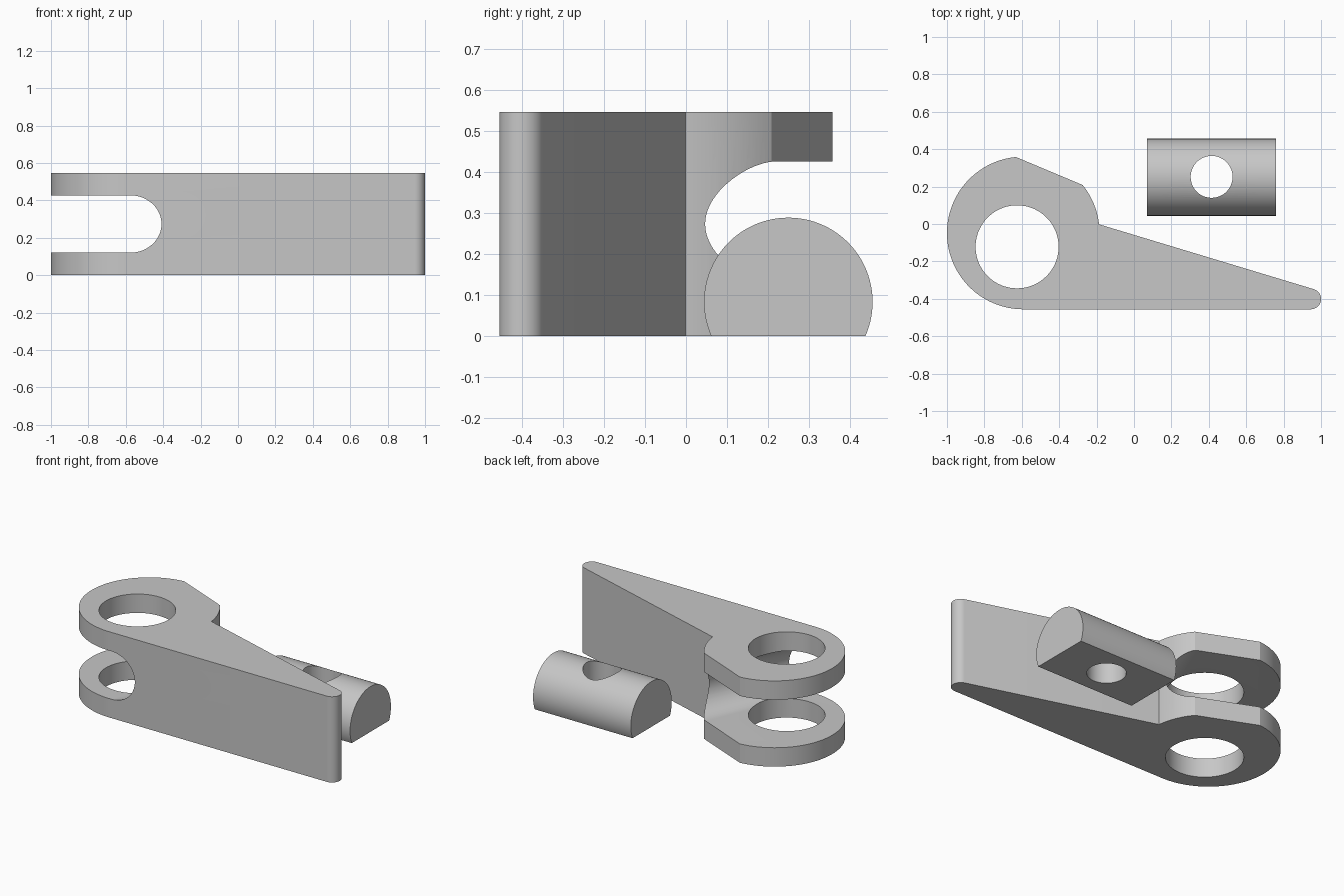
import bpy, bmesh
from math import sin, cos, radians, atan2, pi
from mathutils import Matrix

if "Cube" in bpy.data.objects:
    bpy.data.objects.remove(bpy.data.objects["Cube"], do_unlink=True)

metal = bpy.data.materials.new("light_grey_metal")
metal.use_nodes = True
grey = (0.57, 0.57, 0.57, 1)
metal.diffuse_color = grey
metal.node_tree.nodes["Principled BSDF"].inputs["Base Color"].default_value = grey


def arc(cx, cy, r, start, end, steps):
    """Points on an arc, angles in degrees."""
    angles = [radians(start + (end - start) * i / steps) for i in range(steps + 1)]
    return [(cx + r * cos(a), cy + r * sin(a)) for a in angles]


def prism(name, outline, low, high, matrix=Matrix()):
    """Extrude a closed outline along local z."""
    bm = bmesh.new()
    face = bm.faces.new([bm.verts.new((x, y, low)) for x, y in outline])
    top = bmesh.ops.extrude_face_region(bm, geom=[face])["geom"]
    moved = [v for v in top if isinstance(v, bmesh.types.BMVert)]
    bmesh.ops.translate(bm, vec=(0, 0, high - low), verts=moved)
    bm.transform(matrix)
    bmesh.ops.recalc_face_normals(bm, faces=bm.faces)
    mesh = bpy.data.meshes.new(name)
    bm.to_mesh(mesh)
    bm.free()
    mesh.materials.append(metal)
    ob = bpy.data.objects.new(name, mesh)
    bpy.context.collection.objects.link(ob)
    return ob


def cut(ob, cutter):
    """Subtract the cutter from the object and discard it."""
    bpy.ops.object.select_all(action="DESELECT")
    bpy.context.view_layer.objects.active = ob
    ob.select_set(True)
    mod = ob.modifiers.new("cut", "BOOLEAN")
    mod.operation = "DIFFERENCE"
    mod.solver = "EXACT"
    mod.object = cutter
    bpy.ops.object.modifier_apply(modifier=mod.name)
    bpy.data.objects.remove(cutter, do_unlink=True)


def hole(ob, x, y, r):
    cut(ob, prism("hole_cutter", arc(x, y, r, 0, 355, 71), -1, 2))


def smooth(ob):
    bpy.ops.object.select_all(action="DESELECT")
    bpy.context.view_layer.objects.active = ob
    ob.select_set(True)
    bpy.ops.object.shade_smooth_by_angle(angle=radians(20))


# Lever: round head with a flat, tapering to a rounded tip
height = 0.547
head = (-0.592, -0.048, 0.408)
outline = arc(*head, 6.5, 39, 12)
outline += arc(*head, 95.5, 270, 60)
outline += arc(0.945, -0.401, 0.055, -90, 73, 20)
lever = prism("lever", outline, 0, height)
hole(lever, -0.625, -0.122, 0.222)

# Round-ended fork slot, running square to the flat on the head
slope = atan2(-0.153, 0.36)
slot = arc(-0.351, height / 2, 0.153, -90, 90, 40)
slot += [(-2, height / 2 + 0.153), (-2, height / 2 - 0.153)]
turn = Matrix.Rotation(slope, 4, "Z") @ Matrix.Rotation(pi / 2, 4, "X")
cut(lever, prism("slot_cutter", slot, -1.5, 1.5, turn))
smooth(lever)

# Cross pin: cylinder with a flat underside and a vertical hole
drop = 23.8
profile = arc(0.25, 0.083, 0.206, -drop, 180 + drop, 64)
along_x = Matrix(((0, 0, 1, 0), (1, 0, 0, 0), (0, 1, 0, 0), (0, 0, 0, 1)))
pin = prism("cross_pin", profile, 0.07, 0.76, along_x)
hole(pin, 0.415, 0.252, 0.112)
smooth(pin)
